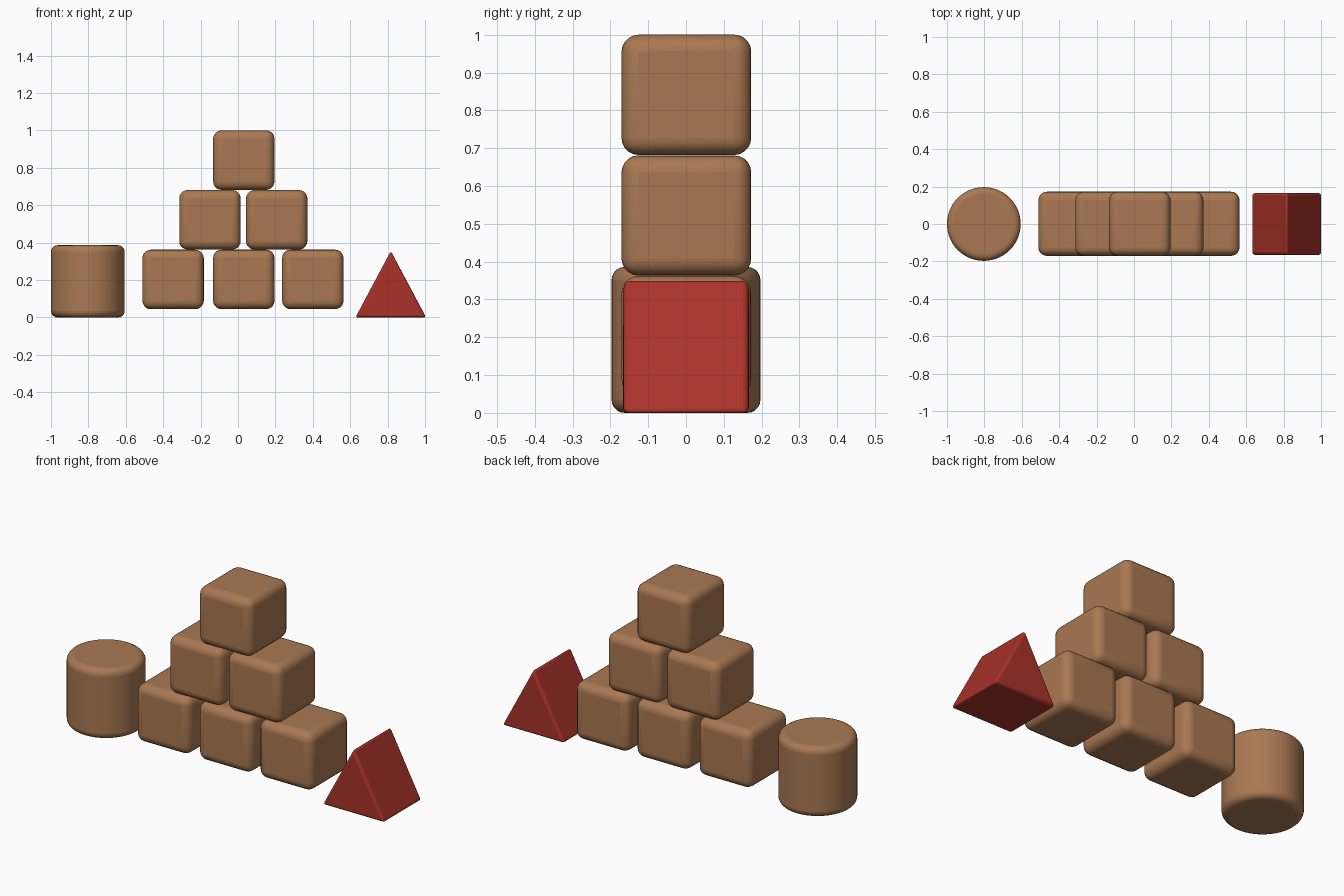
import bpy, bmesh, math
from mathutils import Matrix

if "Cube" in bpy.data.objects:
    bpy.data.objects.remove(bpy.data.objects["Cube"])


def material(name, rgb):
    m = bpy.data.materials.new(name)
    m.diffuse_color = (*rgb, 1.0)
    m.use_nodes = True
    m.node_tree.nodes["Principled BSDF"].inputs["Base Color"].default_value = m.diffuse_color
    return m


WOOD = material("natural wood", (0.40, 0.19, 0.085))
RED = material("red paint", (0.40, 0.032, 0.022))


def finish(name, bm, mat, bevel, segments=5):
    """Turn the bmesh into an object with rounded edges and smooth shading."""
    bmesh.ops.recalc_face_normals(bm, faces=bm.faces)
    me = bpy.data.meshes.new(name)
    bm.to_mesh(me)
    bm.free()
    me.materials.append(mat)
    ob = bpy.data.objects.new(name, me)
    bpy.context.collection.objects.link(ob)
    mod = ob.modifiers.new("round_edges", 'BEVEL')
    mod.width = bevel
    mod.segments = segments
    mod.limit_method = 'ANGLE'
    mod.angle_limit = math.radians(40)
    bpy.ops.object.select_all(action='DESELECT')
    ob.select_set(True)
    bpy.context.view_layer.objects.active = ob
    bpy.ops.object.shade_smooth_by_angle(angle=math.radians(40))
    return ob


def block(name, x, z):
    bm = bmesh.new()
    bmesh.ops.create_cube(bm, size=1.0,
                          matrix=Matrix.Translation((x, 0.001, z)) @ Matrix.Diagonal((0.328, 0.343, 0.318, 1)))
    finish(name, bm, WOOD, 0.045)


# Pyramid of six rounded cubes
rows = [("bottom", 0.203, (-0.347, 0.031, 0.400)),
        ("middle", 0.522, (-0.150, 0.207)),
        ("top", 0.841, (0.031,))]
for row, z, xs in rows:
    for i, x in enumerate(xs):
        block(f"{row}_cube_{i + 1}", x, z)

# Upright cylinder block
bm = bmesh.new()
bmesh.ops.create_cone(bm, cap_ends=True, segments=64, radius1=0.197, radius2=0.197, depth=0.386,
                      matrix=Matrix.Translation((-0.803, 0, 0.193)))
finish("cylinder_block", bm, WOOD, 0.035)

# Red triangular prism
bm = bmesh.new()
face = bm.faces.new([bm.verts.new((x, -0.166, z))
                     for x, z in ((0.628, 0), (1.006, 0), (0.817, 0.355))])
ext = bmesh.ops.extrude_face_region(bm, geom=[face])
bmesh.ops.translate(bm, vec=(0, 0.332, 0),
                    verts=[v for v in ext["geom"] if isinstance(v, bmesh.types.BMVert)])
finish("triangle_block", bm, RED, 0.015, 4)
